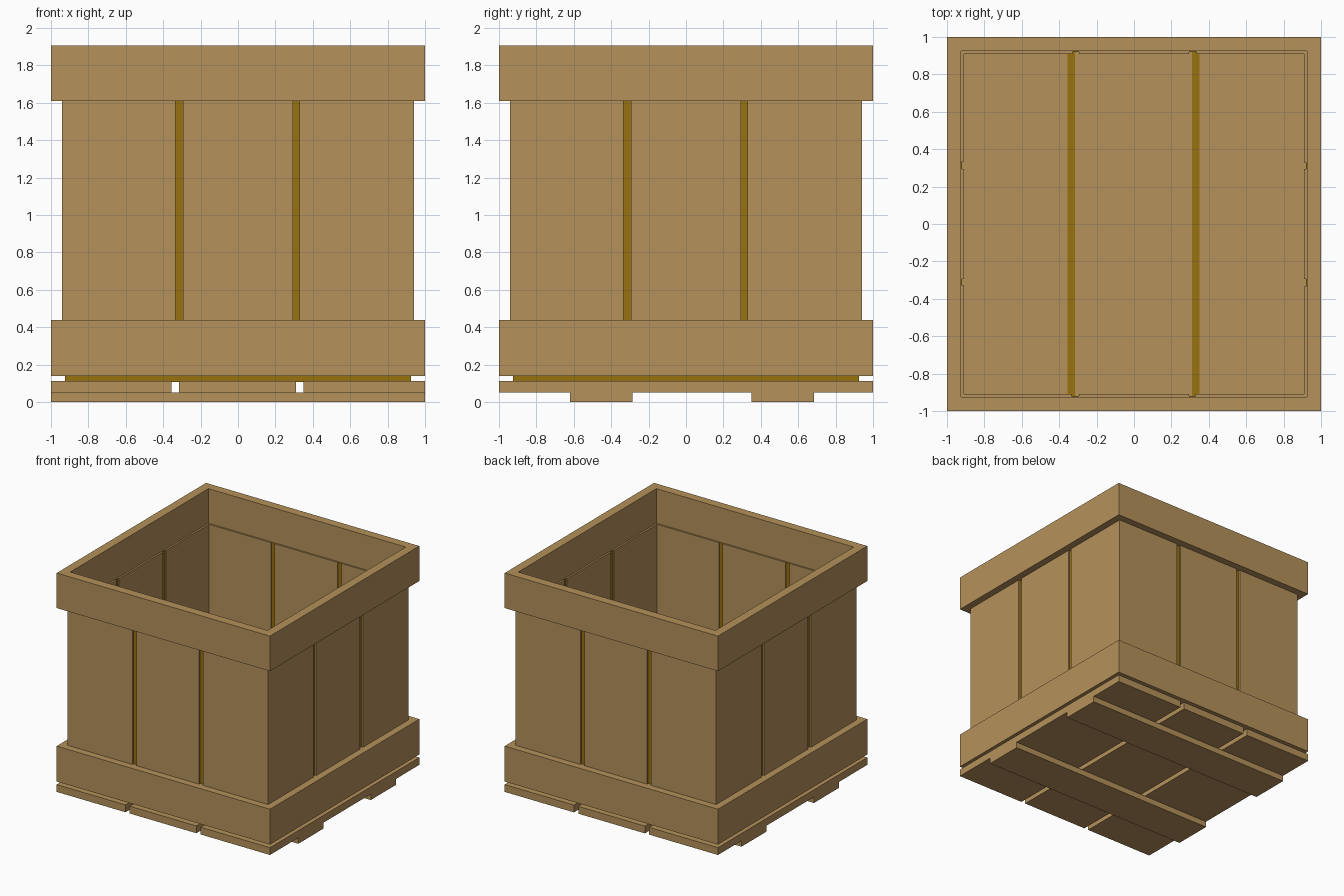
import bpy, bmesh, math
from mathutils import Matrix, Vector

if "Cube" in bpy.data.objects:
    bpy.data.objects.remove(bpy.data.objects["Cube"])


def material(name, color):
    m = bpy.data.materials.new(name)
    m.diffuse_color = (*color, 1)
    m.use_nodes = True
    m.node_tree.nodes["Principled BSDF"].inputs["Base Color"].default_value = m.diffuse_color
    return m


WOOD = material("pale_wood", (0.462, 0.283, 0.102))
LINER = material("ochre_liner", (0.314, 0.165, 0.005))


def finish(bm, name, mat):
    bmesh.ops.recalc_face_normals(bm, faces=bm.faces)
    mesh = bpy.data.meshes.new(name)
    bm.to_mesh(mesh)
    bm.free()
    mesh.materials.append(mat)
    ob = bpy.data.objects.new(name, mesh)
    bpy.context.collection.objects.link(ob)
    return ob


def box(name, mat, x, y, z, turn=0):
    """Box from (min, max) ranges, turned about the vertical axis."""
    bm = bmesh.new()
    size = Vector((x[1] - x[0], y[1] - y[0], z[1] - z[0]))
    mid = Vector((sum(x) / 2, sum(y) / 2, sum(z) / 2))
    spin = Matrix.Rotation(math.radians(turn), 4, 'Z')
    bmesh.ops.create_cube(bm, size=1, matrix=spin @ Matrix.Translation(mid)
                          @ Matrix.Diagonal((*size, 1)))
    return finish(bm, name, mat)


def frame(name, mat, outer, inner, z0, z1):
    """Square ring with a rectangular section."""
    bm = bmesh.new()
    loops = []
    for r, z in ((outer, z0), (outer, z1), (inner, z1), (inner, z0)):
        loops.append([bm.verts.new((sx * r, sy * r, z))
                      for sx, sy in ((-1, -1), (1, -1), (1, 1), (-1, 1))])
    for k in range(4):
        a, b = loops[k], loops[(k + 1) % 4]
        for i in range(4):
            j = (i + 1) % 4
            bm.faces.new((a[i], a[j], b[j], b[i]))
    return finish(bm, name, mat)


# skids under the floor
for y in ((-0.62, -0.285), (0.35, 0.685)):
    box("skid", WOOD, (-1, 1), y, (0, 0.05))

# floor planks running front to back
for x in ((-1, -0.355), (-0.315, 0.31), (0.35, 1)):
    box("floor_plank", WOOD, x, (-1, 1), (0.05, 0.112))

# thin liner: floor sheet and walls, showing through the plank gaps
box("liner_floor", LINER, (-0.92, 0.92), (-0.92, 0.92), (0.107, 0.11))
frame("liner_walls", LINER, 0.925, 0.92, 0.107, 1.61)

# wall planks, three per side, meeting in a pinwheel at the corners
for turn in (0, 90, 180, 270):
    for x in ((-0.94, -0.333), (-0.295, 0.293), (0.33, 0.91)):
        box("wall_plank", WOOD, x, (-0.94, -0.91), (0.14, 1.612), turn)

# lower and upper bands
frame("lower_band", WOOD, 1, 0.925, 0.138, 0.438)
frame("upper_band", WOOD, 1, 0.925, 1.608, 1.905)
